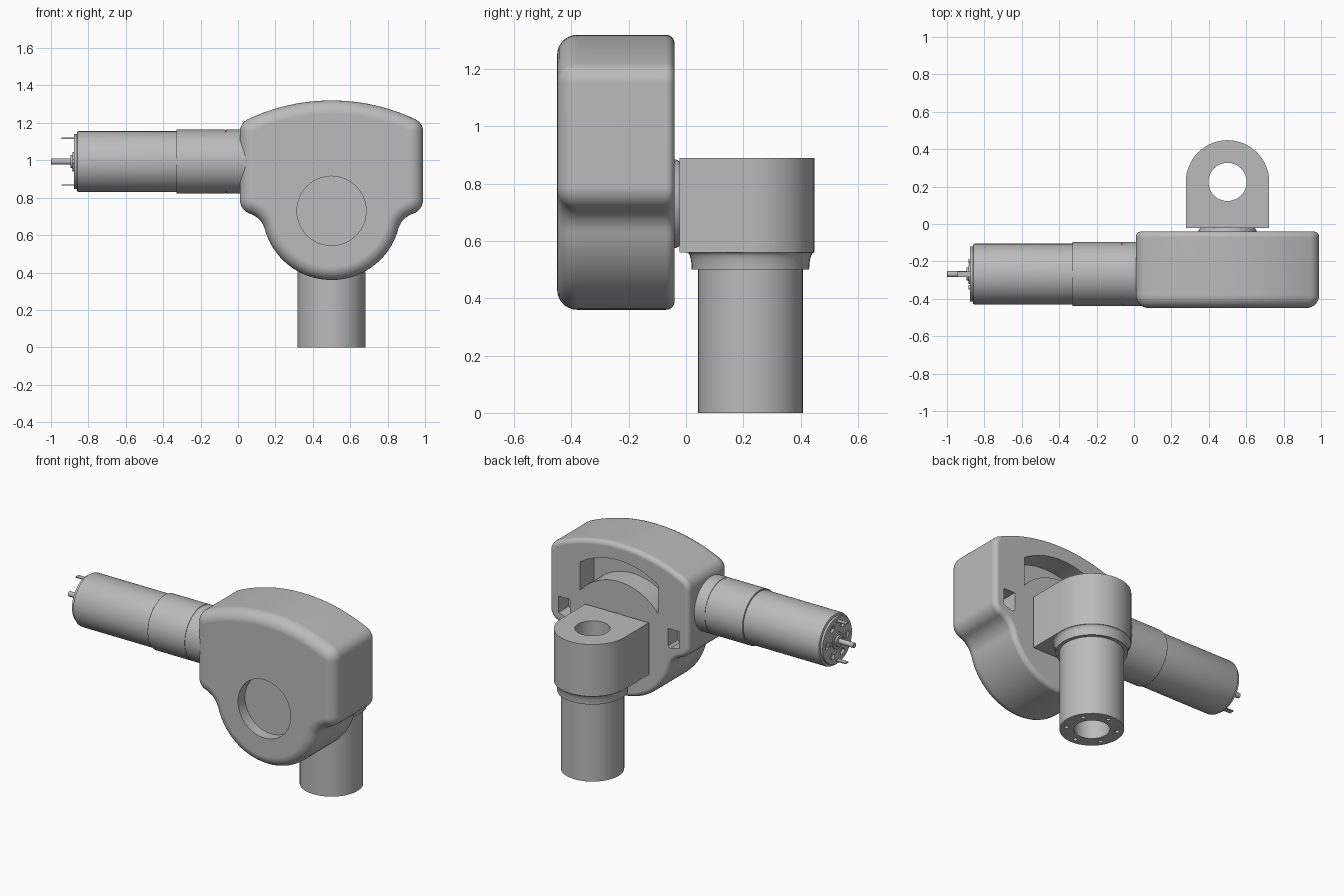
import bpy, bmesh
from math import sin, cos, pi, radians, sqrt, atan2, acos, hypot
from mathutils import Vector

if "Cube" in bpy.data.objects:
    bpy.data.objects.remove(bpy.data.objects["Cube"])

grey = bpy.data.materials.new("machined_grey")
grey.use_nodes = True
grey.diffuse_color = (0.5, 0.5, 0.5, 1)
grey.node_tree.nodes["Principled BSDF"].inputs["Base Color"].default_value = (0.5, 0.5, 0.5, 1)

CX, PIVOT_Z = 0.5, 0.73           # pivot axis, runs along y
POST_Y = 0.225                    # post axis, runs along z
MOTOR_Y, MOTOR_Z = -0.268, 0.993  # motor axis, runs along x


def arc(cx, cy, r, a0, a1, n):
    return [(cx + r * cos(a0 + (a1 - a0) * i / n), cy + r * sin(a0 + (a1 - a0) * i / n))
            for i in range(n + 1)]


def loft(name, rings):
    """Closed solid through matching rings of points."""
    bm = bmesh.new()
    loops = [[bm.verts.new(p) for p in ring] for ring in rings]
    for a, b in zip(loops, loops[1:]):
        for i in range(len(a)):
            j = (i + 1) % len(a)
            bm.faces.new((a[i], a[j], b[j], b[i]))
    bm.faces.new(loops[0])
    bm.faces.new(loops[-1])
    bmesh.ops.recalc_face_normals(bm, faces=bm.faces)
    mesh = bpy.data.meshes.new(name)
    bm.to_mesh(mesh)
    bm.free()
    mesh.materials.append(grey)
    ob = bpy.data.objects.new(name, mesh)
    bpy.context.collection.objects.link(ob)
    return ob


def place(axis, u, v, t):
    return {"x": (t, u, v), "y": (u, t, v), "z": (u, v, t)}[axis]


def prism(name, outline, axis, t0, t1):
    return loft(name, [[place(axis, u, v, t) for u, v in outline] for t in (t0, t1)])


def lathe(name, profile, axis, cu, cv, n=48):
    """Turned part: profile is a list of (position along axis, radius)."""
    return loft(name, [[place(axis, u, v, t) for u, v in arc(cu, cv, r, 0, 2 * pi, n)[:-1]]
                       for t, r in profile])


def activate(ob):
    bpy.ops.object.select_all(action="DESELECT")
    ob.select_set(True)
    bpy.context.view_layer.objects.active = ob


def cut(ob, cutter):
    mod = ob.modifiers.new("cut", "BOOLEAN")
    mod.operation, mod.solver, mod.object = "DIFFERENCE", "EXACT", cutter
    activate(ob)
    bpy.ops.object.modifier_apply(modifier=mod.name)
    bpy.data.objects.remove(cutter)


def finish(ob):
    activate(ob)
    bpy.ops.object.shade_smooth_by_angle(angle=radians(32))


# Housing outline: tangent arcs, inset exactly by d
def housing_outline(d):
    half, r, f, g, h, R = 0.49, 0.37, 0.12, 0.08, 0.075, 1.05
    c = Vector((0, PIVOT_Z))
    low = Vector((half - g, 0.79))
    span = low - c
    D = span.length
    along = (D * D + (r + f) ** 2 - (f + g) ** 2) / (2 * D)
    e = span / D
    waist = c + e * along + Vector((e.y, -e.x)) * sqrt((r + f) ** 2 - along ** 2)
    a = atan2(waist.y - c.y, waist.x)
    b = atan2(low.y - waist.y, low.x - waist.x)
    crown_z = 1.32 - R
    rise = sqrt((R - h) ** 2 - (half - h) ** 2)
    t = atan2(rise, half - h)
    right = arc(0, c.y, r - d, -pi / 2, a, 20)
    right += arc(waist.x, waist.y, f + d, a + pi, b, 10)[1:]
    right += arc(low.x, low.y, g - d, b - pi, 0, 8)[1:]
    right += arc(half - h, crown_z + rise, h - d, 0, t, 8)
    right += arc(0, crown_z, R - d, t, pi / 2, 12)[1:]
    left = [(-x, z) for x, z in reversed(right[1:-1])]
    return [(CX + x, z) for x, z in right + left]


front, back, rf, rb, steps = -0.45, -0.04, 0.07, 0.03, 7
layers = [(front + rf * (1 - sin(q)), rf * (1 - cos(q)))
          for q in (pi / 2 * (1 - i / steps) for i in range(steps + 1))]
layers += [(back - rb * (1 - sin(q)), rb * (1 - cos(q)))
           for q in (pi / 2 * i / steps for i in range(steps + 1))]
housing = loft("gear_housing", [[(x, y, z) for x, z in housing_outline(d)] for y, d in layers])

# Round recess in the front
cut(housing, lathe("recess_cutter", [(-0.6, 0.185), (front + 0.07, 0.185)], "y", CX, PIVOT_Z, 64))

# Curved slot in the back
r_out, r_in, half_w = 0.49, 0.355, 0.275
ao, ai = acos(half_w / r_out), acos(half_w / r_in)
slot = arc(CX, PIVOT_Z, r_out, ao, pi - ao, 20) + arc(CX, PIVOT_Z, r_in, pi - ai, ai, 24)
cut(housing, prism("slot_cutter", slot, "y", back - 0.14, 0.1))

# Small side pockets in the back
for s in (-1, 1):
    pocket = [(CX + s * u, z) for u, z in
              ((0.345, 0.77), (0.36, 0.755), (0.425, 0.775), (0.425, 0.88), (0.345, 0.88))]
    cut(housing, prism("pocket_cutter", pocket, "y", back - 0.1, 0.1))
finish(housing)
weighted = housing.modifiers.new("clean_shading", "WEIGHTED_NORMAL")
weighted.keep_sharp = True

# Pivot boss joining housing and post head
finish(lathe("pivot_boss", [(-0.06, 0.155), (-0.035, 0.155), (-0.01, 0.14)], "y", CX, PIVOT_Z))

# Post head: flat towards the housing, round behind
w = 0.223
head = prism("post_head", arc(CX, POST_Y, w, 0, pi, 32) + [(CX - w, -0.022), (CX + w, -0.022)],
             "z", 0.56, 0.89)
# Post with flared collar
flare = [(0.5 + 0.06 * sin(q), 0.205 + 0.016 * (1 - cos(q)))
         for q in (pi / 2 * i / 5 for i in range(6))]
post = lathe("post", [(0, 0.183), (0.5, 0.183)] + flare, "z", CX, POST_Y)

# Bore through head and post, bolt holes in the foot
for ob in (head, post):
    cut(ob, lathe("bore_cutter", [(-0.1, 0.102), (1.1, 0.102)], "z", CX, POST_Y))
for i in range(6):
    q = pi / 3 * i + pi / 6
    cut(post, lathe("bolt_cutter", [(-0.05, 0.013), (0.06, 0.013)], "z",
                    CX + 0.145 * cos(q), POST_Y + 0.145 * sin(q), 12))
finish(head)
finish(post)

# Gearbox and motor body, with fine seams between the sections
gearbox = [(0.04, 0.171), (-0.064, 0.171), (-0.064, 0.168), (-0.068, 0.168), (-0.068, 0.171),
           (-0.328, 0.171), (-0.33, 0.169), (-0.33, 0.15)]
motor = [(-0.32, 0.163), (-0.85, 0.163), (-0.859, 0.16), (-0.862, 0.152), (-0.862, 0.147),
         (-0.877, 0.147)]
finish(lathe("gearbox", gearbox, "x", MOTOR_Y, MOTOR_Z, 64))
motor_body = lathe("motor_body", motor, "x", MOTOR_Y, MOTOR_Z, 64)

# Vent slots around the motor end
for i in range(6):
    q = pi / 3 * i
    vent = arc(MOTOR_Y, MOTOR_Z, 0.115, q - 0.2, q + 0.2, 6)
    vent += arc(MOTOR_Y, MOTOR_Z, 0.085, q + 0.2, q - 0.2, 6)
    cut(motor_body, prism("vent_cutter", vent, "x", -0.9, -0.862))
finish(motor_body)

# Bearing hub and shaft
finish(lathe("bearing_hub", [(-0.87, 0.052), (-0.884, 0.052), (-0.884, 0.036), (-0.895, 0.034)],
             "x", MOTOR_Y, MOTOR_Z, 32))
finish(lathe("motor_shaft", [(-0.86, 0.016), (-0.997, 0.016), (-1.0, 0.013)],
             "x", MOTOR_Y, MOTOR_Z, 20))

# Terminals and end screws
for s, side in ((1, "upper"), (-1, "lower")):
    z = MOTOR_Z + s * 0.125
    blade = [(MOTOR_Y + u, z + v) for u, v in
             ((-0.015, -0.003), (0.015, -0.003), (0.015, 0.003), (-0.015, 0.003))]
    prism(side + "_terminal", blade, "x", -0.945, -0.86)
    finish(lathe(side + "_end_screw", [(-0.87, 0.012), (-0.884, 0.012)], "x",
                 MOTOR_Y + s * 0.07, MOTOR_Z, 12))
